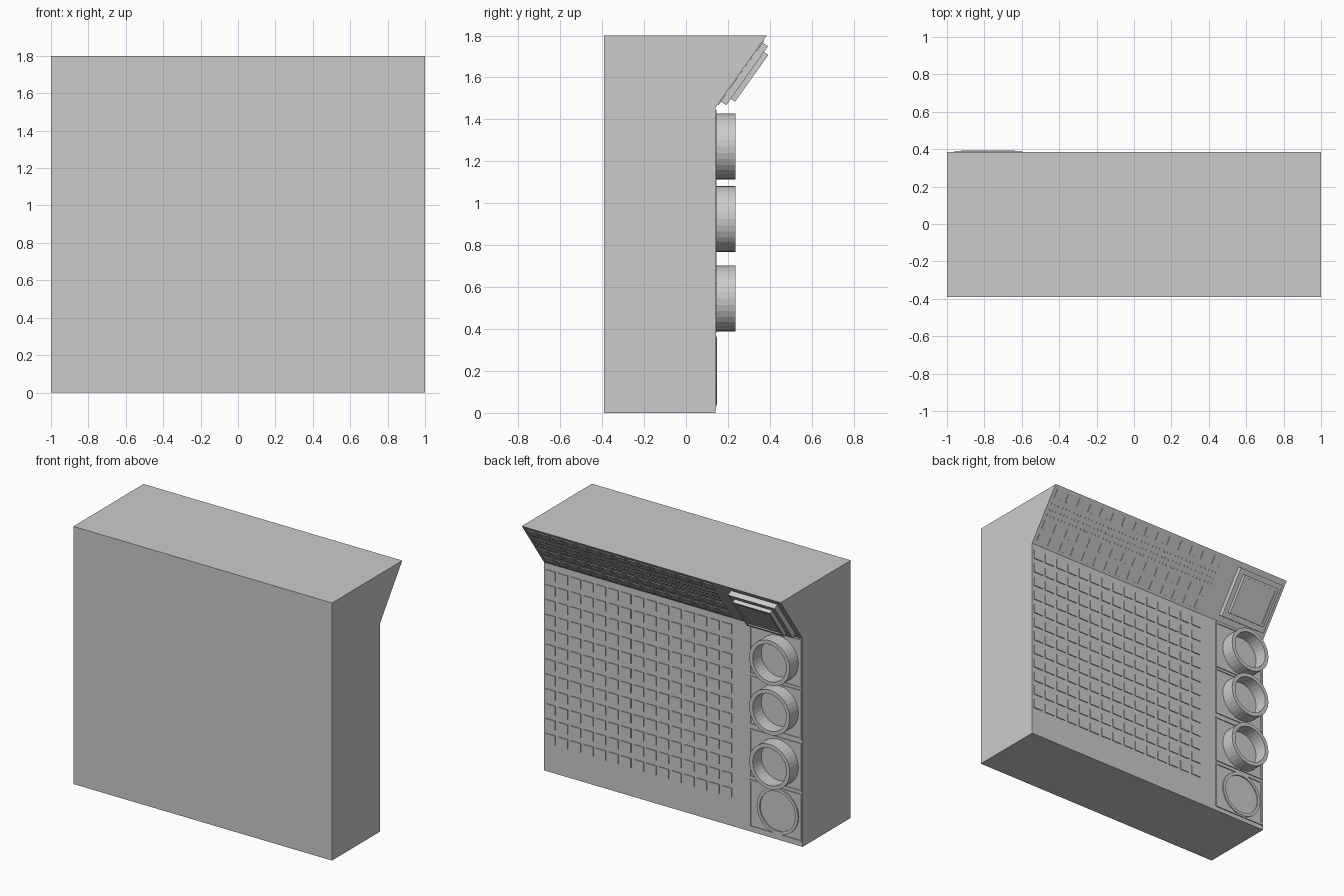
import bpy, bmesh, math
from mathutils import Matrix, Vector

if "Cube" in bpy.data.objects:
    bpy.data.objects.remove(bpy.data.objects["Cube"])


def plane(origin, t):
    """Local axes on a face: u = -x, v = up along the face, w = outward."""
    u, v = Vector((-1, 0, 0)), Vector(t).normalized()
    w = u.cross(v)
    m = Matrix((u, v, w)).transposed().to_4x4()
    m.translation = origin
    return m


WALL = plane((0, 0.14, 0), (0, 0, 1))
SLOPE = plane((0, 0.14, 1.455), (0, 0.245, 0.345))


def finish(bm, name, matrix=Matrix()):
    bmesh.ops.recalc_face_normals(bm, faces=bm.faces)
    me = bpy.data.meshes.new(name)
    bm.to_mesh(me)
    bm.free()
    ob = bpy.data.objects.new(name, me)
    ob.matrix_world = matrix
    bpy.context.collection.objects.link(ob)
    return ob


def box(bm, u0, u1, v0, v1, w0, w1):
    m = Matrix.Translation(((u0 + u1) / 2, (v0 + v1) / 2, (w0 + w1) / 2))
    bmesh.ops.create_cube(bm, size=1, matrix=m @ Matrix.Diagonal((u1 - u0, v1 - v0, w1 - w0, 1)))


def frame(bm, u0, u1, v0, v1, w0, w1, t):
    box(bm, u0, u1, v0, v0 + t, w0, w1)
    box(bm, u0, u1, v1 - t, v1, w0, w1)
    box(bm, u0, u0 + t, v0 + t, v1 - t, w0, w1)
    box(bm, u1 - t, u1, v0 + t, v1 - t, w0, w1)


def ring(name, u, v, r_out, r_in, height, n=32):
    bm = bmesh.new()
    loops = []
    for r, w in ((r_out, 0), (r_out, height), (r_in, height), (r_in, 0)):
        loops.append([bm.verts.new((u + r * math.cos(2 * math.pi * i / n),
                                    v + r * math.sin(2 * math.pi * i / n), w)) for i in range(n)])
    for k in range(4):
        a, b = loops[k], loops[(k + 1) % 4]
        for i in range(n):
            j = (i + 1) % n
            bm.faces.new((a[i], a[j], b[j], b[i]))
    finish(bm, name, WALL)


# cabinet: side profile extruded across the width
bm = bmesh.new()
profile = [(-0.39, 0), (0.14, 0), (0.14, 1.455), (0.385, 1.8), (-0.39, 1.8)]
face = bm.faces.new([bm.verts.new((-1, y, z)) for y, z in profile])
ext = bmesh.ops.extrude_face_region(bm, geom=[face])
bmesh.ops.translate(bm, vec=(2, 0, 0), verts=[g for g in ext["geom"] if isinstance(g, bmesh.types.BMVert)])
finish(bm, "cabinet")

# wall of small raised buttons
COLS, PITCH = 15, 0.0975
bm = bmesh.new()
for c in range(COLS):
    u = -0.985 + c * PITCH
    for r in range(12):
        v = 0.2 + r * 0.104
        box(bm, u, u + 0.075, v, v + 0.065, -0.004, 0.006)
finish(bm, "wall_buttons", WALL)

# sloped panel: button rows with rows of tiny pegs between
bm = bmesh.new()
for c in range(COLS):
    u = -0.975 + c * PITCH
    for v in (0.02, 0.115, 0.335):
        box(bm, u, u + 0.07, v, v + 0.06, -0.004, 0.005)
    for v in (0.205, 0.245, 0.285):
        for k in range(3):
            box(bm, u + k * 0.028, u + k * 0.028 + 0.012, v, v + 0.012, -0.004, 0.005)
finish(bm, "slope_buttons", SLOPE)

# framed cells and drums along one edge
cells = [(0.03, 0.365), (0.38, 0.72), (0.745, 1.09), (1.1, 1.445)]
bm = bmesh.new()
for v0, v1 in cells:
    frame(bm, 0.59, 0.99, v0, v1, -0.004, 0.006, 0.012)
finish(bm, "cell_frames", WALL)
for i, v in enumerate((0.545, 0.925, 1.27)):
    ring(f"drum_{i + 1}", 0.81, v, 0.157, 0.13, 0.095)
ring("flat_ring", 0.81, 0.2, 0.16, 0.138, 0.008)

# stepped display on the slope
bm = bmesh.new()
box(bm, 0.6, 0.96, 0.04, 0.385, -0.004, 0.035)
finish(bm, "display_base", SLOPE)
bm = bmesh.new()
box(bm, 0.635, 0.925, 0.078, 0.352, 0.03, 0.052)
frame(bm, 0.635, 0.925, 0.078, 0.352, 0.052, 0.06, 0.018)
finish(bm, "display_screen", SLOPE)
